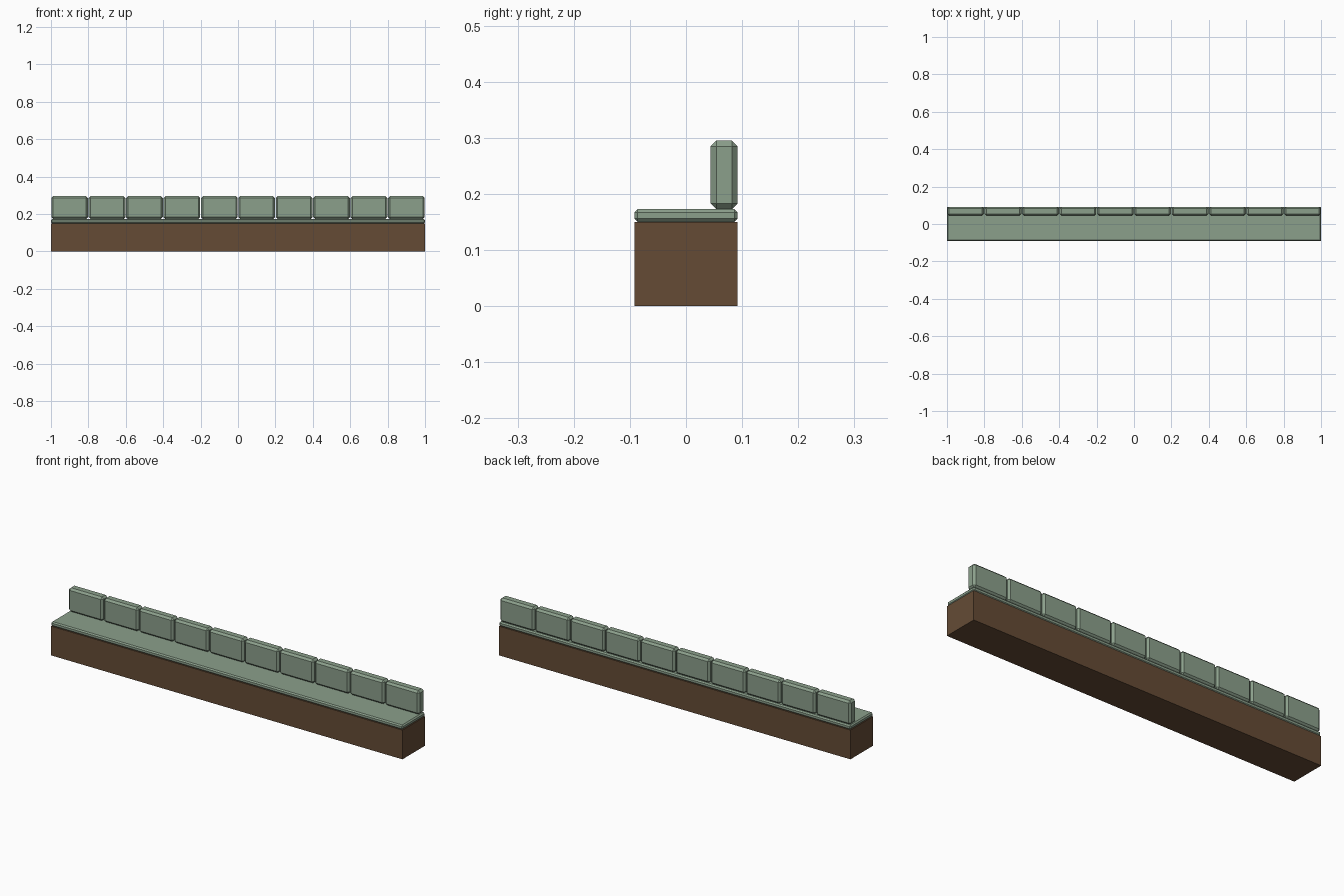
import bpy

if "Cube" in bpy.data.objects:
    bpy.data.objects.remove(bpy.data.objects["Cube"])


def material(name, rgb):
    m = bpy.data.materials.new(name)
    m.diffuse_color = (*rgb, 1)
    m.use_nodes = True
    m.node_tree.nodes["Principled BSDF"].inputs["Base Color"].default_value = m.diffuse_color
    return m


wood = material("brown wood", (0.13, 0.071, 0.036))
fabric = material("sage fabric", (0.26, 0.35, 0.26))


def box(name, low, high, mat, bevel=0):
    """Flat-shaded box between two corners, with optional chamfered edges."""
    bpy.ops.mesh.primitive_cube_add(
        size=1, location=[(a + b) / 2 for a, b in zip(low, high)])
    ob = bpy.context.object
    ob.name = name
    ob.scale = [b - a for a, b in zip(low, high)]
    bpy.ops.object.transform_apply(location=False, rotation=False, scale=True)
    ob.data.materials.append(mat)
    if bevel:
        mod = ob.modifiers.new("chamfer", 'BEVEL')
        mod.width = bevel
        mod.segments = 1
    return ob


# Wooden plinth and the long seat pad on it
box("base", (-1, -0.092, 0), (1, 0.092, 0.15), wood)
box("seat_pad", (-1, -0.092, 0.15), (1, 0.092, 0.173), fabric, 0.006)

# Row of ten back cushions along the rear edge
count, pitch, width = 10, 0.2, 0.196
for i in range(count):
    x = (i - (count - 1) / 2) * pitch
    box(f"back_cushion_{i + 1}", (x - width / 2, 0.044, 0.173),
        (x + width / 2, 0.092, 0.295), fabric, 0.01)
